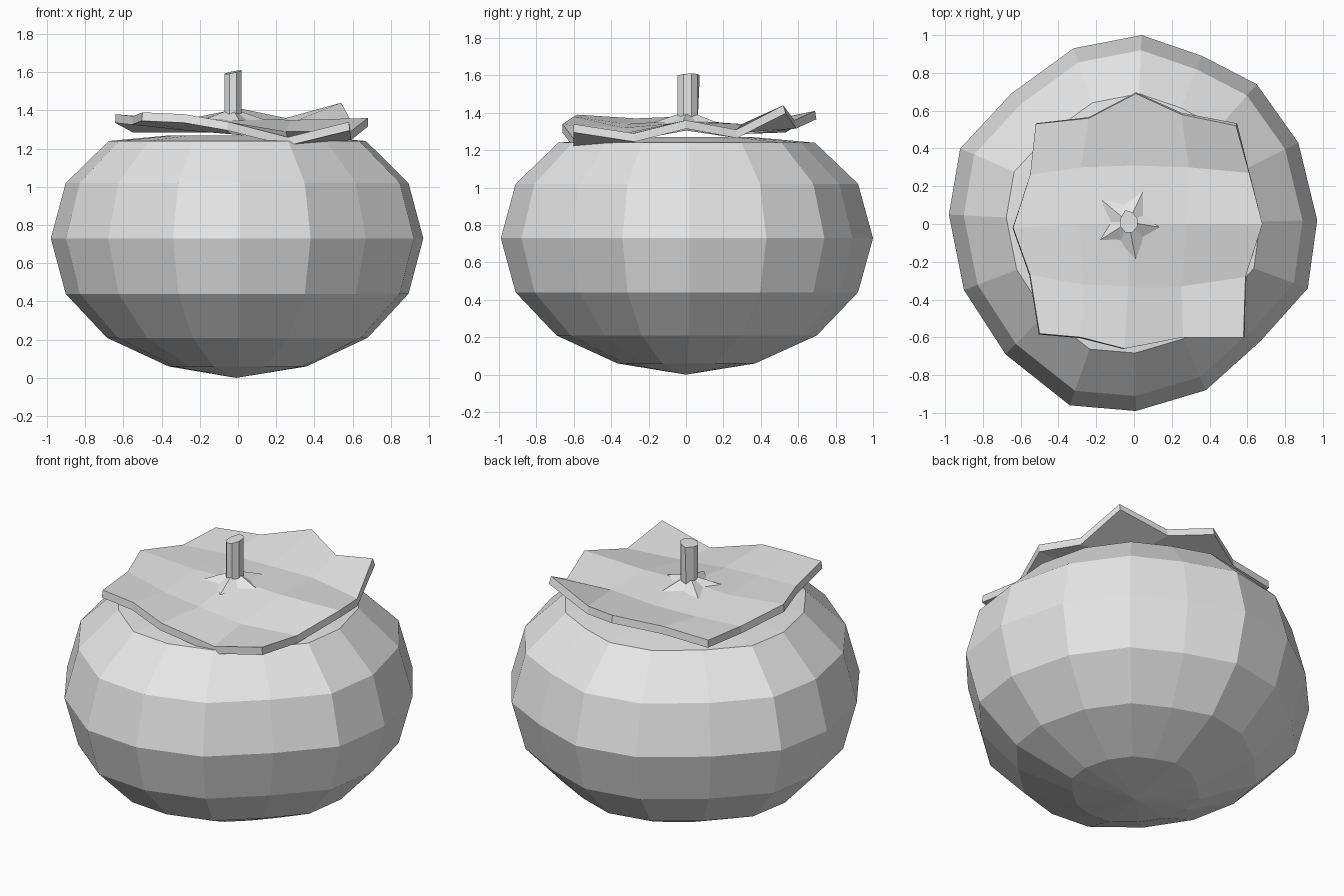
import bpy, bmesh, math

cube = bpy.data.objects.get("Cube")
if cube:
    bpy.data.objects.remove(cube, do_unlink=True)

grey = bpy.data.materials.new("plain_grey")
grey.use_nodes = True
grey.diffuse_color = (0.8, 0.8, 0.8, 1)
grey.node_tree.nodes["Principled BSDF"].inputs["Base Color"].default_value = (0.8, 0.8, 0.8, 1)


def make_object(name, bm):
    bmesh.ops.recalc_face_normals(bm, faces=bm.faces)
    mesh = bpy.data.meshes.new(name)
    bm.to_mesh(mesh)
    bm.free()
    mesh.materials.append(grey)
    obj = bpy.data.objects.new(name, mesh)
    bpy.context.collection.objects.link(obj)
    return obj


def bridge(bm, lower, upper):
    n = len(lower)
    for i in range(n):
        j = (i + 1) % n
        bm.faces.new((lower[i], lower[j], upper[j], upper[i]))


def fan(bm, ring, tip):
    for i in range(len(ring)):
        bm.faces.new((ring[i], ring[(i + 1) % len(ring)], tip))


# Fruit: an uneven sixteen-sided outline, scaled ring by ring
outline = [(.97, .02), (.87, .43), (.65, .74), (.36, .89), (.04, 1), (-.32, .93),
           (-.65, .69), (-.92, .4), (-.98, .05), (-.9, -.35), (-.68, -.69),
           (-.34, -.96), (.01, -.99), (.38, -.88), (.67, -.62), (.92, -.34)]
profile = [(.37, .06), (.7, .21), (.92, .44), (1, .73), (.92, 1.02), (.69, 1.24), (.36, 1.27)]
bm = bmesh.new()
rings = [[bm.verts.new((x * s, y * s, z)) for x, y in outline] for s, z in profile]
for a, b in zip(rings, rings[1:]):
    bridge(bm, a, b)
fan(bm, rings[0], bm.verts.new((-.01, 0, 0)))
fan(bm, rings[-1], bm.verts.new((-.01, 0, 1.26)))
make_object("fruit_body", bm)

# Calyx: a wavy five by five sheet with thickness
rows = [
    [(-.5, -.58, 1.39), (-.28, -.6, 1.38), (-.05, -.66, 1.34), (.26, -.6, 1.26), (.58, -.6, 1.34)],
    [(-.55, -.27, 1.37), (-.27, -.32, 1.34), (-.03, -.33, 1.32), (.25, -.33, 1.29), (.59, -.28, 1.29)],
    [(-.64, -.02, 1.38), (-.29, 0, 1.35), (-.03, 0, 1.36), (.28, 0, 1.35), (.68, 0, 1.36)],
    [(-.55, .26, 1.33), (-.28, .3, 1.33), (0, .31, 1.33), (.29, .3, 1.34), (.61, .27, 1.31)],
    [(-.52, .53, 1.34), (-.24, .56, 1.36), (.01, .69, 1.41), (.25, .58, 1.36), (.54, .52, 1.44)],
]
bm = bmesh.new()
grid = [[bm.verts.new(p) for p in row] for row in rows]
for low, high in zip(grid, grid[1:]):
    for i in range(4):
        bm.faces.new((low[i], low[i + 1], high[i + 1], high[i]))
calyx = make_object("calyx", bm)
if calyx.data.polygons[0].normal.z < 0:
    calyx.data.flip_normals()
solid = calyx.modifiers.new("thickness", "SOLIDIFY")
solid.thickness = 0.045
solid.offset = -1

# Small star-shaped collar where the stem meets the calyx
bm = bmesh.new()
ring = []
for i in range(10):
    a = math.tau * i / 10 + 1.15
    r = .19 if i % 2 == 0 else .11
    ring.append(bm.verts.new((-.03 + r * math.cos(a), r * math.sin(a), 1.345)))
fan(bm, ring, bm.verts.new((-.03, .01, 1.41)))
bm.faces.new(ring)
make_object("stem_collar", bm)

# Stem: eight-sided, with a slanted cut and a slight point at the back
bm = bmesh.new()
levels = []
for top in (False, True):
    ring = []
    for i in range(8):
        a = math.tau * i / 8 + math.pi / 8
        x, y = .048 * math.cos(a), .058 * math.sin(a)
        z = 1.6 + .2 * x + .08 * y if top else 1.33
        ring.append(bm.verts.new((-.027 + x, .008 + y, z)))
    levels.append(ring)
levels[1][2].co.y += .012
bridge(bm, *levels)
bm.faces.new(levels[0])
bm.faces.new(levels[1])
make_object("stem", bm)
